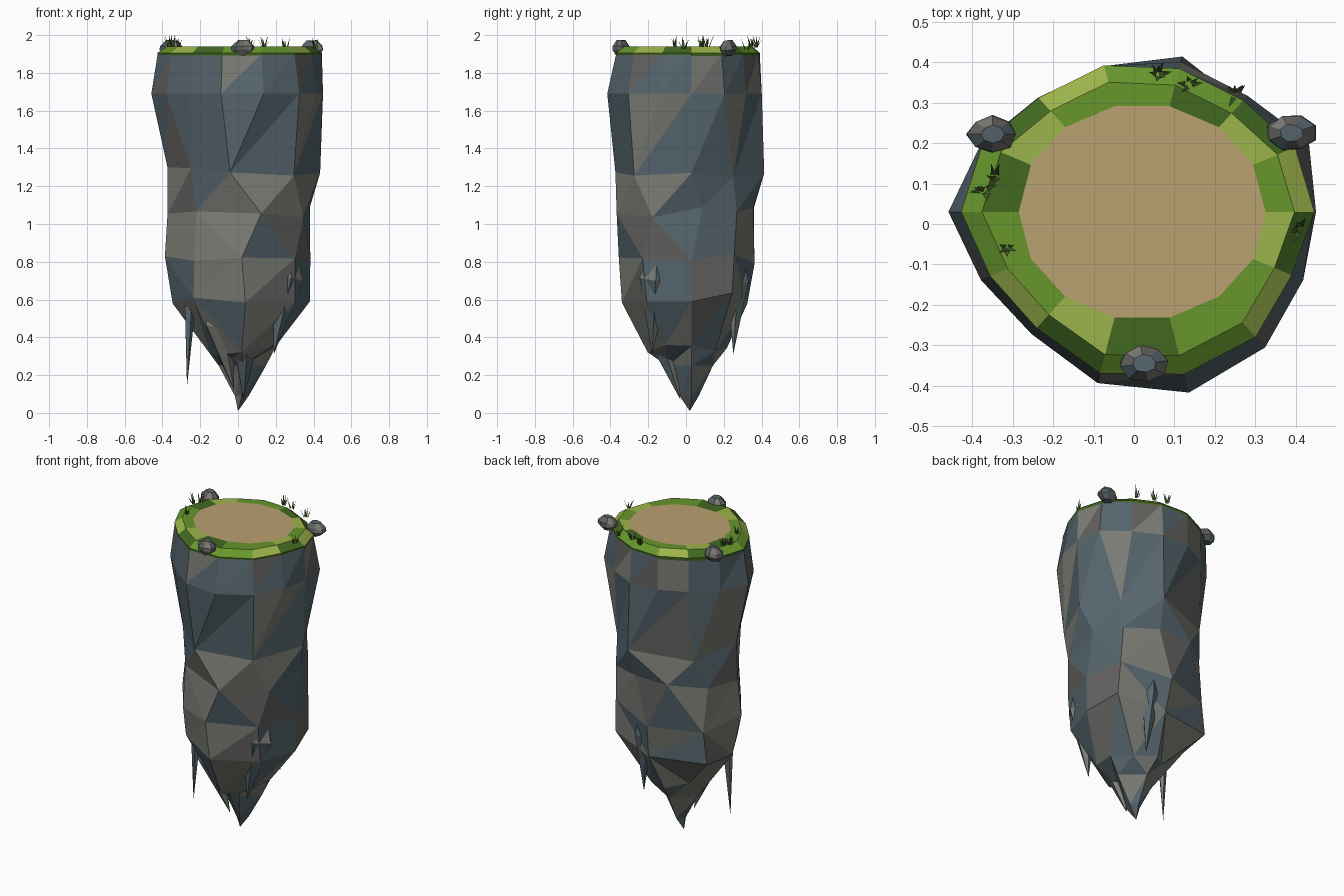
import bpy, bmesh, math, random
from mathutils import Vector

random.seed(4)
cube = bpy.data.objects.get("Cube")
if cube:
    bpy.data.objects.remove(cube, do_unlink=True)


def material(name, r, g, b):
    m = bpy.data.materials.new(name)
    m.use_nodes = True
    m.diffuse_color = (r, g, b, 1)
    bsdf = next(n for n in m.node_tree.nodes if n.type == 'BSDF_PRINCIPLED')
    bsdf.inputs["Base Color"].default_value = (r, g, b, 1)
    bsdf.inputs["Roughness"].default_value = 0.9
    return m


slate = material("slate_rock", .092, .13, .153)
warm = material("warm_grey_rock", .20, .203, .178)
charcoal = material("charcoal_rock", .125, .122, .118)
light = material("light_grass", .335, .455, .07)
mid = material("mid_grass", .135, .31, .025)
dark = material("dark_grass", .053, .138, .015)
dirt = material("dirt", .49, .355, .165)
blade = material("grass_blade", .07, .12, .025)
ROCK = [slate, warm, charcoal]
GREENS = [mid, light, dark, mid]

# Every outline is a scaled copy of one oval, split into N directions
N = 14
CENTRE = Vector((.02, .03, 0))
OVAL = (.305, .268)


def finish(name, bm, mats):
    bmesh.ops.recalc_face_normals(bm, faces=bm.faces)
    me = bpy.data.meshes.new(name)
    bm.to_mesh(me)
    bm.free()
    for m in mats:
        me.materials.append(m)
    ob = bpy.data.objects.new(name, me)
    bpy.context.collection.objects.link(ob)


def ring(bm, z, points, centre=CENTRE, oval=OVAL, sides=N, jz=0.0):
    """Loop of vertices from (direction, scale) pairs."""
    out = []
    for d, s in points:
        a = math.tau * d / sides
        out.append(bm.verts.new((centre.x + s * oval[0] * math.cos(a),
                                 centre.y + s * oval[1] * math.sin(a),
                                 z + random.uniform(-jz, jz))))
    return out


def bridge(bm, a, b, rule):
    for k in range(len(a)):
        j = (k + 1) % len(a)
        bm.faces.new((a[k], a[j], b[j], b[k])).material_index = rule(k)


def stitch(bm, a, da, b, db):
    """Triangles between two loops with different directions and counts."""
    da, db = da + [da[0] + N], db + [db[0] + N]
    a, b = a + a[:1], b + b[:1]
    i = j = 0
    while i < len(a) - 1 or j < len(b) - 1:
        if j == len(b) - 1 or (i < len(a) - 1 and da[i + 1] <= db[j + 1]):
            bm.faces.new((a[i], a[i + 1], b[j]))
            i += 1
        else:
            bm.faces.new((a[i], b[j + 1], b[j]))
            j += 1


def paint_rock(bm):
    for f in bm.faces:
        f.material_index = random.choices((0, 1, 2), (.52, .4, .08))[0]


# Outlines of the grass edge and of the widest rock collar
rim = list(enumerate((1.39, 1.37, 1.31, 1.35, 1.38, 1.34, 1.43,
                      1.46, 1.36, 1.365, 1.52, 1.53, 1.47, 1.34)))
collar = list(enumerate((1.41, 1.5, 1.37, 1.42, 1.38, 1.35, 1.45,
                         1.57, 1.45, 1.44, 1.62, 1.71, 1.6, 1.45)))

# Rock column: collar, then staggered rings of large facets down to a tip
bm = bmesh.new()
levels = [
    (1.69, collar),
    (1.27, [(0, 1.36), (1.6, 1.25), (3, 1.47), (5.2, 1.3),
            (7, 1.29), (8.7, 1.22), (10.2, 1.52), (12, 1.45)]),
    (1.06, [(.4, 1.2), (1.7, 1.29), (3, 1.25), (4.3, 1.31), (5.7, 1.28),
            (7.1, 1.29), (8.9, 1.2), (11, 1.52), (12.6, 1.32)]),
    (.82, [(0, 1.19), (1.6, 1.28), (3.5, 1.24), (5.5, 1.33),
           (7.2, 1.34), (8.9, 1.25), (10.5, 1.44), (12.2, 1.34)]),
    (.6, [(0, 1.18), (1.5, 1.28), (3.4, 1.1), (5.6, 1.39),
          (7, 1.2), (8.7, 1.16), (10.6, 1.38), (12.3, 1.28)]),
    (.34, [(0, .6), (2, .6), (3.7, .7), (5.5, .52),
           (7, .55), (8.8, .6), (10.5, .87), (12.3, .76)]),
    (.25, [(0, .42), (3.5, .42), (7, .4), (10.5, .48)]),
    (.09, [(0, .12), (3.5, .14), (7, .12), (10.5, .24)]),
]
prev, prev_dirs = ring(bm, 1.9, rim), list(range(N))
bm.faces.new(prev)
for z, points in levels:
    cur = ring(bm, z, points, jz=.035 if .3 < z < 1.6 else 0)
    dirs = [d for d, s in points]
    stitch(bm, prev, prev_dirs, cur, dirs)
    prev, prev_dirs = cur, dirs
tip = bm.verts.new((0, .02, .01))
for k in range(len(prev)):
    bm.faces.new((prev[k - 1], prev[k], tip))
paint_rock(bm)
finish("rock_column", bm, ROCK)


# Pointed shards clinging to the lower rock
def shard(name, start, end, width, bulge):
    bm = bmesh.new()
    p, q = Vector(start), Vector(end)
    belt = ring(bm, p.lerp(q, bulge).z, [(k, 1) for k in range(5)],
                p.lerp(q, bulge), (width, width), 5, .03)
    for end_vert in (bm.verts.new(p), bm.verts.new(q)):
        for k in range(5):
            bm.faces.new((belt[k - 1], belt[k], end_vert))
    paint_rock(bm)
    finish(name, bm, ROCK)


shard("shard_right", (-.25, -.05, .7), (-.27, -.06, .14), .03, .3)
shard("shard_back", (.10, .29, .95), (.12, .25, .31), .06, .4)
shard("shard_front_left", (.29, -.15, .92), (.19, -.18, .31), .09, .35)
shard("shard_front", (.03, -.22, .72), (.03, -.03, .07), .09, .4)
shard("shard_front_right", (-.16, -.16, .68), (-.02, -.05, .12), .08, .4)

# Grass rim in repeating greens around the dirt
bm = bmesh.new()
inner = ring(bm, 1.94, [(k, 1) for k in range(N)])
crease = ring(bm, 1.94, [(k, s / 1.125) for k, s in rim])
edge = ring(bm, 1.905, [(k, s * 1.005) for k, s in rim])
lip = ring(bm, 1.885, rim)
bridge(bm, inner, crease, lambda k: k % 4)
bridge(bm, crease, edge, lambda k: (k + 1) % 4)
bridge(bm, edge, lip, lambda k: 2)
finish("grass_rim", bm, GREENS)

bm = bmesh.new()
bm.faces.new(ring(bm, 1.94, [(k, 1) for k in range(N)]))
finish("dirt_ground", bm, [dirt])


# Faceted stones on the rim
def stone(name, x, y, turn):
    bm = bmesh.new()
    rings = [ring(bm, z, [(k + turn, s * random.uniform(.92, 1.06)) for k in range(8)],
                  Vector((x, y, 0)), (.062, .046), 8, .004)
             for z, s in ((1.89, .5), (1.92, 1), (1.94, .96), (1.972, .48))]
    for a, b in zip(rings, rings[1:]):
        bridge(bm, a, b, lambda k: (0, 2, 1, 2)[k % 4])
    bm.faces.new(rings[0])
    bm.faces.new(rings[-1])
    finish(name, bm, ROCK)


stone("stone_front", .025, -.345, .2)
stone("stone_left", .39, .225, .5)
stone("stone_right", -.35, .222, 0)


# Tufts of leaning blades
def tuft(name, x, y, z, count):
    bm = bmesh.new()
    for i in range(count):
        a = random.uniform(0, math.tau)
        out = Vector((math.cos(a), math.sin(a), 0))
        side = Vector((-out.y, out.x, 0)) * .007
        root = Vector((x, y, z)) + out * random.uniform(0, .015)
        peak = root + out * random.uniform(.01, .028)
        peak.z += random.uniform(.035, .065)
        bm.faces.new([bm.verts.new(p) for p in (root - side, root + side, peak)])
    finish(name, bm, [blade])


spots = [(.06, .37, 1.935, 8), (.14, .345, 1.94, 6), (.25, .32, 1.925, 5),
         (-.37, .085, 1.94, 7), (-.345, .11, 1.94, 5), (-.315, -.06, 1.94, 5),
         (.41, -.01, 1.93, 5)]
for i, spot in enumerate(spots):
    tuft("grass_tuft_%d" % i, *spot)
